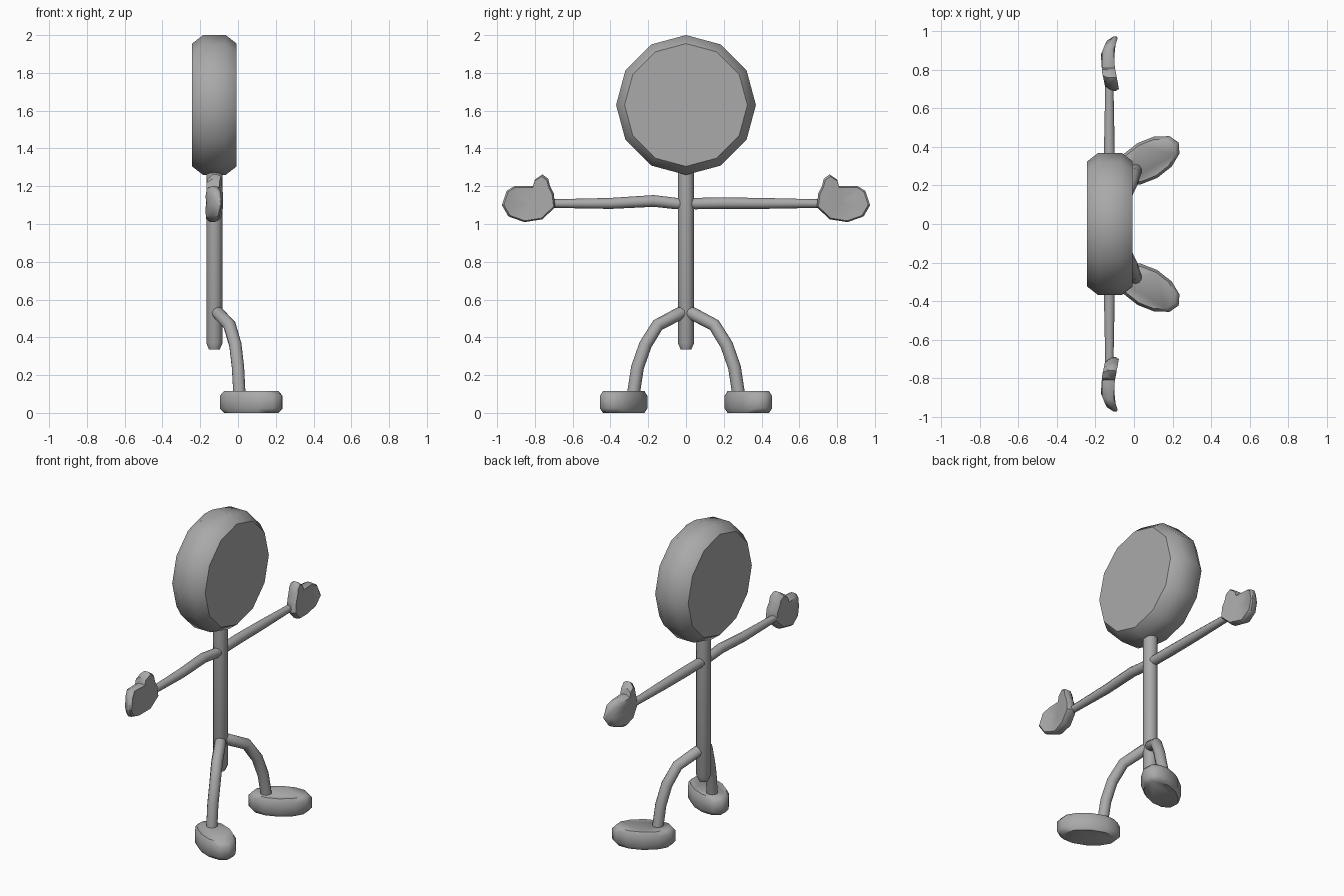
import bpy, bmesh, math
from mathutils import Vector

if "Cube" in bpy.data.objects:
    bpy.data.objects.remove(bpy.data.objects["Cube"])

grey = bpy.data.materials.new("plain_grey")
grey.diffuse_color = (0.4, 0.4, 0.4, 1)
grey.use_nodes = True
grey.node_tree.nodes["Principled BSDF"].inputs["Base Color"].default_value = grey.diffuse_color
CX = -0.125  # depth axis of head, torso and arms


def finish(name, rings, angle=40):
    """Skin a list of equal-length vertex rings and close both ends."""
    bm = bmesh.new()
    loops = [[bm.verts.new(p) for p in ring] for ring in rings]
    n = len(loops[0])
    for a, b in zip(loops, loops[1:]):
        for i in range(n):
            j = (i + 1) % n
            bm.faces.new((a[i], a[j], b[j], b[i]))
    bm.faces.new(loops[0][::-1])
    bm.faces.new(loops[-1])
    bmesh.ops.recalc_face_normals(bm, faces=bm.faces)
    mesh = bpy.data.meshes.new(name)
    bm.to_mesh(mesh)
    bm.free()
    mesh.materials.append(grey)
    obj = bpy.data.objects.new(name, mesh)
    bpy.context.collection.objects.link(obj)
    bpy.ops.object.select_all(action='DESELECT')
    obj.select_set(True)
    bpy.context.view_layer.objects.active = obj
    bpy.ops.object.shade_smooth_by_angle(angle=math.radians(angle))
    return obj


def circle(n, fn):
    return [fn(math.cos(2 * math.pi * i / n), math.sin(2 * math.pi * i / n)) for i in range(n)]


def tube(name, path, radii, n=10):
    """Round limb along a path, rings square to the path."""
    pts = [Vector(p) for p in path]
    rings = []
    for i, p in enumerate(pts):
        t = (pts[min(i + 1, len(pts) - 1)] - pts[max(i - 1, 0)]).normalized()
        u = t.cross(Vector((1, 0, 0))).normalized()
        v = t.cross(u)
        rings.append(circle(n, lambda c, s: p + (u * c + v * s) * radii[i]))
    return finish(name, rings, 50)


# Head: bevelled twelve-sided disc
finish("head", [circle(12, lambda c, s: (CX + x, r * c, 1.63 + r * s))
                for x, r in ((-0.118, 0.325), (-0.06, 0.37), (0.06, 0.37), (0.118, 0.325))], 50)

# Torso: straight rod with chamfered lower end
finish("torso", [circle(12, lambda c, s: (CX + r * c, r * s, z))
                 for z, r in ((0.335, 0.028), (0.37, 0.043), (1.3, 0.043))], 35)

# Mitten outline (y, z) and its depth by y: (y, back, front)
MITTEN = [(0.692, 1.09), (0.70, 1.16), (0.72, 1.20), (0.73, 1.24), (0.76, 1.262), (0.80, 1.235),
          (0.81, 1.20), (0.91, 1.20), (0.95, 1.175), (0.975, 1.10), (0.94, 1.04),
          (0.855, 1.01), (0.76, 1.025)]
DEPTH = [(0.69, -0.145, -0.076), (0.79, -0.166, -0.095), (0.88, -0.172, -0.113),
         (0.95, -0.143, -0.09), (0.98, -0.112, -0.08)]


def depth(y, side):
    for a, b in zip(DEPTH, DEPTH[1:]):
        if y <= b[0]:
            return a[side] + (b[side] - a[side]) * (y - a[0]) / (b[0] - a[0])
    return DEPTH[-1][side]


def mitten_ring(scale, mix, sign):
    ring = []
    for y, z in MITTEN:
        y, z = 0.825 + (y - 0.825) * scale, 1.115 + (z - 1.115) * scale
        ring.append((depth(y, 1) * (1 - mix) + depth(y, 2) * mix, sign * y, z))
    return ring


for side, s in (("left", 1), ("right", -1)):
    # Arm: thin, slightly tapered; one elbow rides a little higher
    lift = 0.012 if s < 0 else 0.0
    tube(side + "_arm",
         [(CX, 0, 1.108), (CX, s * 0.05, 1.108), (CX - 0.003, s * 0.17, 1.11 + lift),
          (CX - 0.003, s * 0.4, 1.109), (CX - 0.003, s * 0.74, 1.108)],
         [0.028, 0.03, 0.031, 0.029, 0.022])

    # Hand: cupped mitten with thumb upward
    finish(side + "_hand", [mitten_ring(k, m, s) for k, m in
                            ((0.05, 0), (0.45, 0), (0.84, 0), (1, 0.35), (1, 0.75),
                             (0.93, 1), (0.5, 1), (0.05, 1))], 40)

    # Leg: arched tube reaching forward and out
    tube(side + "_leg",
         [(-0.125, 0, 0.53), (-0.105, s * 0.03, 0.528), (-0.045, s * 0.15, 0.465), (-0.014, s * 0.215, 0.36),
          (0.0, s * 0.257, 0.24), (0.008, s * 0.28, 0.09)],
         [0.03, 0.034, 0.034, 0.034, 0.034, 0.034])

    # Foot: chamfered oval slab turned outward
    ca, sa = math.cos(math.radians(30)), math.sin(math.radians(30))
    finish(side + "_foot", [circle(12, lambda c, t: (
        0.07 + k * (0.187 * c * ca - 0.104 * t * sa),
        s * (0.33 + k * (0.187 * c * sa + 0.104 * t * ca)), z))
        for z, k in ((0, 0.87), (0.024, 1), (0.09, 1), (0.115, 0.87))], 50)
